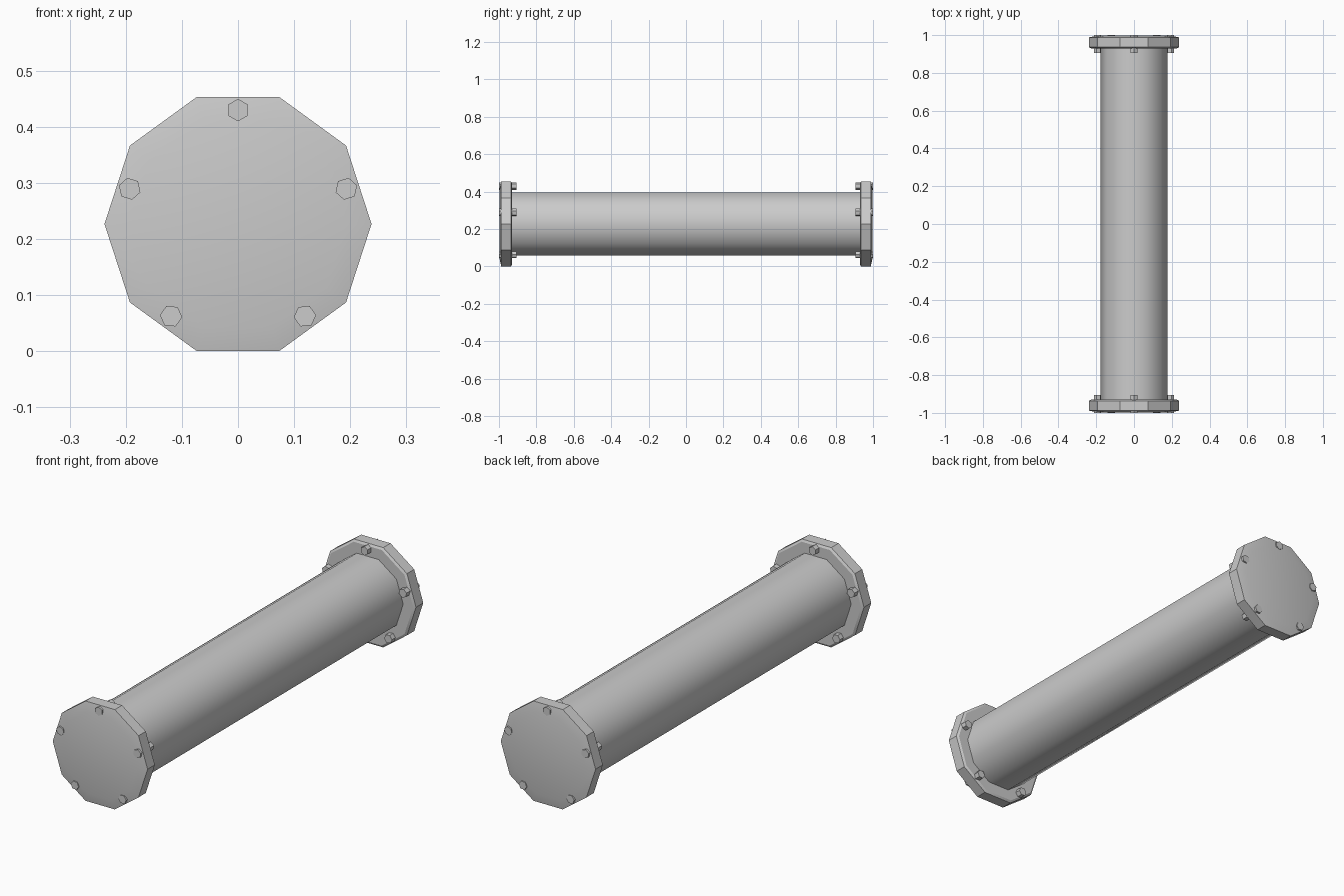
import bpy, bmesh, math
from mathutils import Matrix

if "Cube" in bpy.data.objects:
    bpy.data.objects.remove(bpy.data.objects["Cube"])

CZ = 0.2265            # axis height
STEP = math.radians(36)


def lathe(name, profile, sides=10, x=0, z=CZ, turn=0, smooth=None):
    """Closed solid around a y-parallel axis from (y, radius) rings."""
    bm = bmesh.new()
    rings = []
    for y, r in profile:
        rings.append([bm.verts.new((x + r * math.cos(turn + i * math.tau / sides), y,
                                    z + r * math.sin(turn + i * math.tau / sides)))
                      for i in range(sides)])
    for a, b in zip(rings, rings[1:]):
        for i in range(sides):
            j = (i + 1) % sides
            bm.faces.new((a[i], a[j], b[j], b[i]))
    bm.faces.new(rings[0])
    bm.faces.new(rings[-1])
    bmesh.ops.recalc_face_normals(bm, faces=bm.faces)
    me = bpy.data.meshes.new(name)
    bm.to_mesh(me)
    bm.free()
    ob = bpy.data.objects.new(name, me)
    bpy.context.collection.objects.link(ob)
    if smooth:
        bpy.ops.object.select_all(action='DESELECT')
        ob.select_set(True)
        bpy.context.view_layer.objects.active = ob
        bpy.ops.object.shade_smooth_by_angle(angle=math.radians(smooth))
    return ob


# main pipe
lathe("pipe", [(-0.95, 0.178), (0.95, 0.178)], smooth=40)

for s, end in ((-1, "front"), (1, "back")):
    # end plate with shallow tapered rim on the outer face
    lathe(end + "_flange", [(s * 0.93, 0.228), (s * 0.936, 0.238),
                            (s * 0.988, 0.238), (s * 0.997, 0.194)], smooth=20)
    # five bolts through the plate
    for k in range(5):
        a = math.radians(90 + 72 * k)
        lathe(f"{end}_bolt_{k + 1}", [(s * 0.905, 0.02), (s * 1.0, 0.02)], sides=6,
              x=0.203 * math.cos(a), z=CZ + 0.203 * math.sin(a), turn=a)
